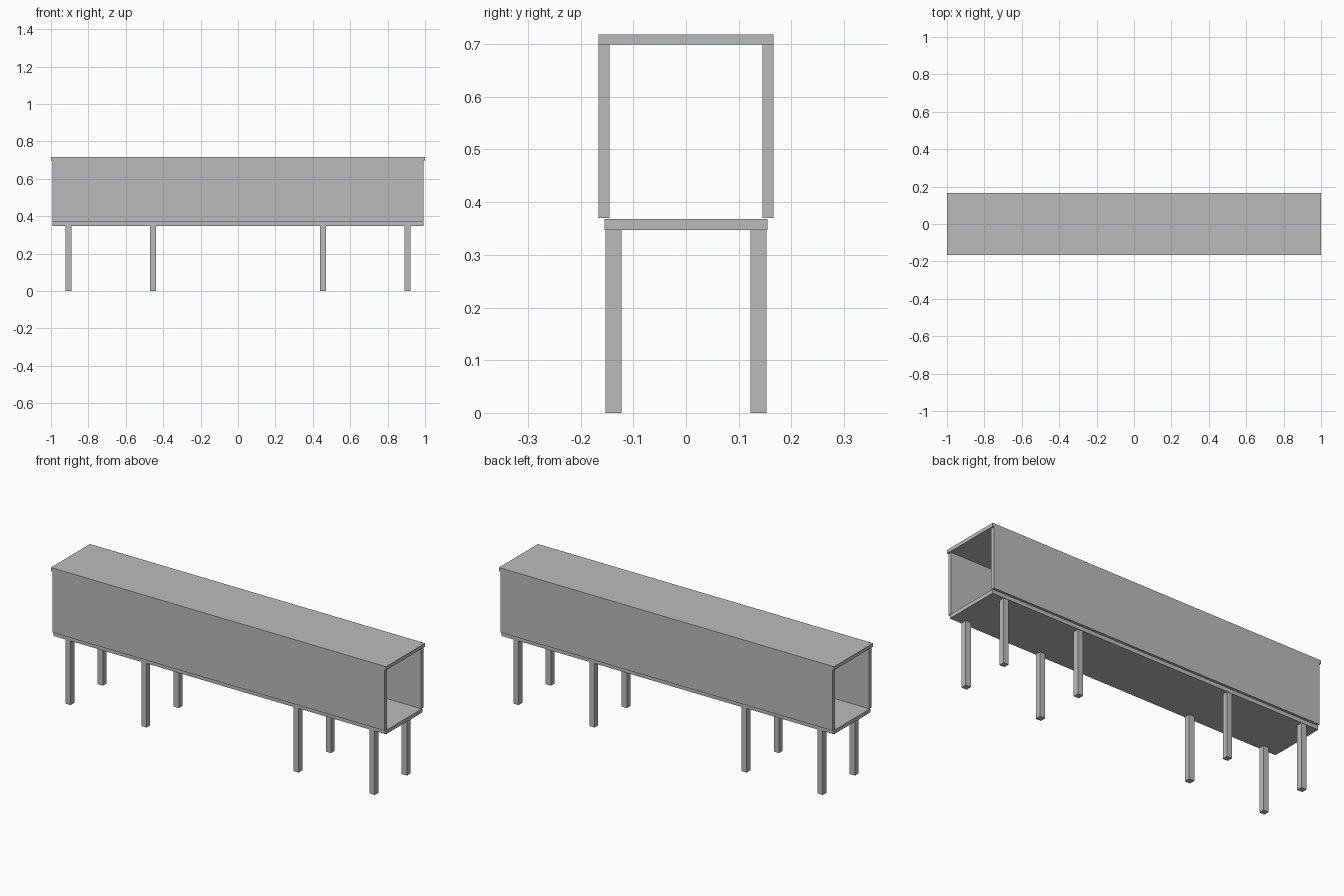
import bpy
import bmesh

cube = bpy.data.objects.get("Cube")
if cube:
    bpy.data.objects.remove(cube, do_unlink=True)

grey = bpy.data.materials.new("plain_grey")
grey.use_nodes = True
colour = (0.5, 0.5, 0.5, 1)
grey.diffuse_color = colour
grey.node_tree.nodes["Principled BSDF"].inputs["Base Color"].default_value = colour


def box(name, x, y, z):
    """Box spanning the given (low, high) range on each axis."""
    mesh = bpy.data.meshes.new(name)
    bm = bmesh.new()
    bmesh.ops.create_cube(bm, size=1)
    for v in bm.verts:
        v.co = [r[0] if c < 0 else r[1] for c, r in zip(v.co, (x, y, z))]
    bm.to_mesh(mesh)
    bm.free()
    mesh.materials.append(grey)
    obj = bpy.data.objects.new(name, mesh)
    bpy.context.collection.objects.link(obj)
    return obj


HALF_LENGTH = 0.992
FLOOR_BOTTOM, FLOOR_TOP = 0.347, 0.368
ROOF_BOTTOM, ROOF_TOP = 0.699, 0.718
LEG = 0.0155

# Floor and overhanging roof of the open-ended tunnel
box("floor_panel", (-HALF_LENGTH, HALF_LENGTH), (-0.155, 0.155), (FLOOR_BOTTOM, FLOOR_TOP))
box("roof_panel", (-1, 1), (-0.166, 0.166), (ROOF_BOTTOM, ROOF_TOP))

# Long side walls
for side, ys in (("front", (-0.166, -0.145)), ("back", (0.145, 0.166))):
    box(side + "_wall", (-HALF_LENGTH, HALF_LENGTH), ys, (FLOOR_TOP + 0.002, ROOF_BOTTOM))

# Four pairs of square legs
for x, place in ((-0.907, "outer_right"), (-0.454, "inner_right"),
                 (0.454, "inner_left"), (0.907, "outer_left")):
    for y, side in ((-0.1375, "front"), (0.1375, "back")):
        box(f"{side}_{place}_leg", (x - LEG, x + LEG), (y - LEG, y + LEG), (0, FLOOR_BOTTOM))
